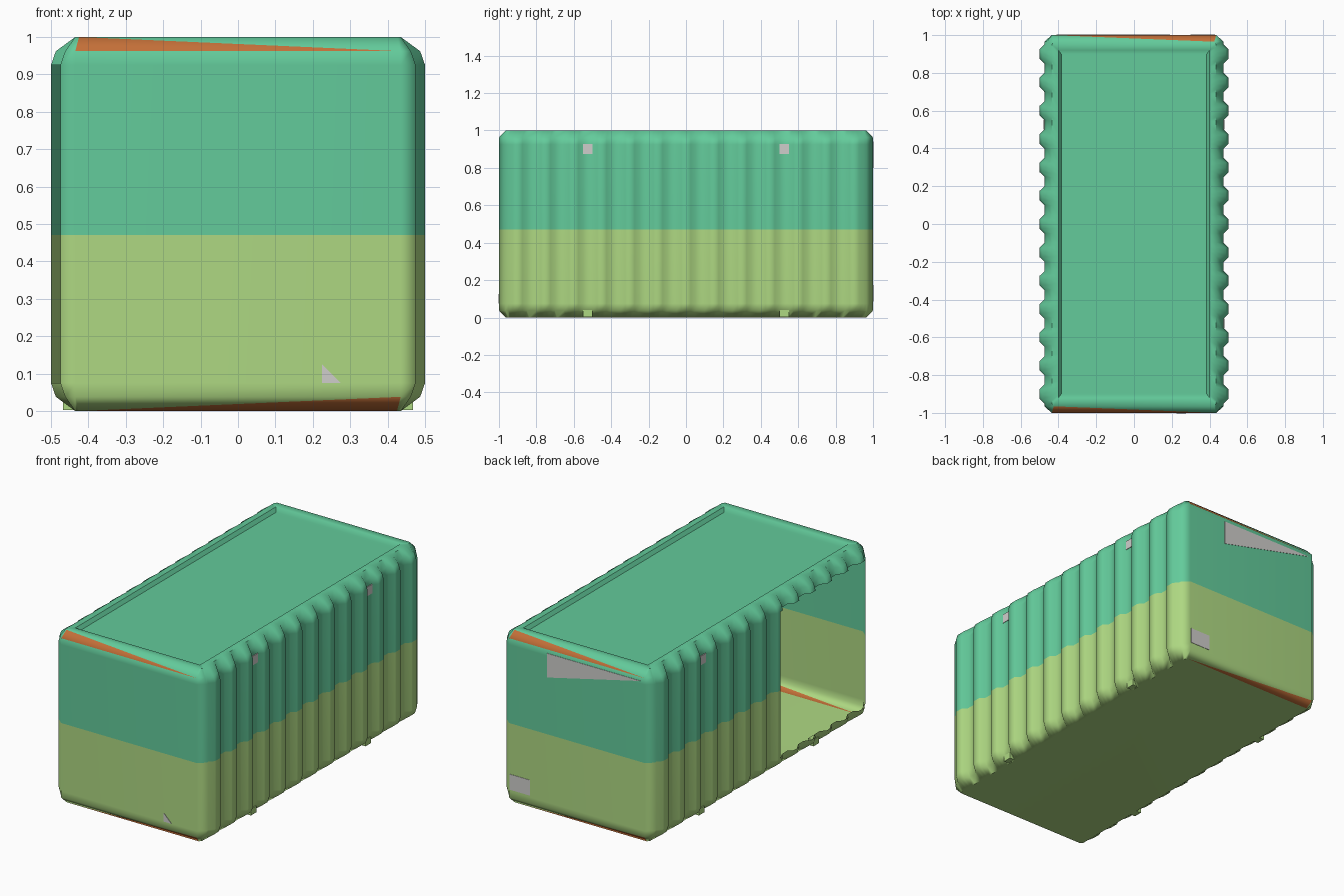
import bpy, bmesh, math

if "Cube" in bpy.data.objects:
    bpy.data.objects.remove(bpy.data.objects["Cube"])

def srgb(r, g, b):
    f = lambda c: c / 12.92 if c <= 0.04045 else ((c + 0.055) / 1.055) ** 2.4
    return tuple(f(v / 255) for v in (r, g, b)) + (1,)

def material(name, *rgb):
    m = bpy.data.materials.new(name)
    m.diffuse_color = srgb(*rgb)
    m.use_nodes = True
    m.node_tree.nodes["Principled BSDF"].inputs["Base Color"].default_value = m.diffuse_color
    return m

TEAL = material("teal paint", 99, 203, 155)
GREEN = material("light green paint", 174, 216, 130)
RUST = material("rust orange", 195, 111, 56)
GREY = material("pale grey", 207, 206, 203)

def finish(bm, name, mats):
    me = bpy.data.meshes.new(name)
    bm.to_mesh(me)
    bm.free()
    ob = bpy.data.objects.new(name, me)
    bpy.context.collection.objects.link(ob)
    for m in mats:
        me.materials.append(m)
    return ob

# Corrugation stations along one long side: (y, rib height 0..1)
stations = [(-0.965, 0)]
for k in range(-6, 7):
    stations += [(0.15 * k + d, w) for d, w in
                 ((-0.05, 0), (-0.025, 1), (0, 1), (0.025, 1), (0.05, 0))]
stations.append((0.965, 0))

def ring(z, end_x, end_y, side_x, side_y, rib):
    """Plan outline, counter-clockwise from the front left corner."""
    half = [(-end_x, -end_y), (end_x, -end_y)]
    half += [(side_x + rib * w, y * side_y / 0.965) for y, w in stations]
    return [(x, y, z) for x, y in half] + [(-x, -y, z) for x, y in half]

# Container shell: stacked outlines, rounded at the bottom and top
rows = [
    (0.0, 0.425, 0.965, 0.435, 0.95, 0),
    (0.038, 0.435, 1, 0.462, 0.965, 0.025),
    (0.075, 0.435, 1, 0.475, 0.965, 0.025),
    (0.47, 0.435, 1, 0.475, 0.965, 0.025),
    (0.925, 0.435, 1, 0.475, 0.965, 0.025),
    (0.962, 0.435, 1, 0.462, 0.965, 0.025),
    (1.0, 0.425, 0.965, 0.435, 0.95, 0),
    (1.0, 0.40, 0.92, 0.40, 0.92, 0),
    (0.98, 0.385, 0.90, 0.385, 0.90, 0),
]
bm = bmesh.new()
rings = [[bm.verts.new(p) for p in ring(*r)] for r in rows]
n = len(rings[0])
for b, (lo, hi) in enumerate(zip(rings, rings[1:])):
    paint = 1 if b < 3 else 0
    for i in range(n):
        j = (i + 1) % n
        # open doorway in the left wall
        mid = (lo[i].co + lo[j].co) / 2
        if b in (2, 3) and mid.x < -0.45 and -0.965 < mid.y < -0.15:
            continue
        if b in (0, 5) and i in (0, n // 2):
            # end chamfers: one half rust, one half paint
            if b == 5:
                tris = ((lo[i], lo[j], hi[i]), (lo[j], hi[j], hi[i]))
            else:
                tris = ((lo[i], lo[j], hi[j]), (lo[i], hi[j], hi[i]))
            for t, mi in zip(tris, (2, paint)):
                bm.faces.new(t).material_index = mi
        else:
            bm.faces.new((lo[i], lo[j], hi[j], hi[i])).material_index = paint
bm.faces.new(rings[-1])
bm.faces.new(rings[0][::-1]).material_index = 1
bmesh.ops.remove_doubles(bm, verts=bm.verts, dist=1e-5)
for f in bm.faces:
    f.smooth = True
for e in bm.edges:
    e.smooth = len(e.link_faces) == 2 and e.calc_face_angle(0) < math.radians(50)
shell = finish(bm, "container_shell", [TEAL, GREEN, RUST])
wn = shell.modifiers.new("even shading", 'WEIGHTED_NORMAL')
wn.keep_sharp = True

def box(name, x0, x1, y0, y1, z0, z1, mat):
    bm = bmesh.new()
    bmesh.ops.create_cube(bm, size=1)
    for v in bm.verts:
        v.co = (x1 if v.co.x > 0 else x0, y1 if v.co.y > 0 else y0,
                z1 if v.co.z > 0 else z0)
    return finish(bm, name, [mat])

def end_plate(name, pts, side):
    """Thin flat plate on the front (side -1) or back (side 1) wall."""
    bm = bmesh.new()
    face = bm.faces.new([bm.verts.new((x, side * 0.999, z)) for x, z in pts])
    out = bmesh.ops.extrude_face_region(bm, geom=[face])["geom"]
    for v in out:
        if isinstance(v, bmesh.types.BMVert):
            v.co.y = side * 1.002
    bmesh.ops.recalc_face_normals(bm, faces=bm.faces)
    return finish(bm, name, [GREY])

# Grey labels on the end walls
end_plate("front_label", [(0.225, 0.075), (0.275, 0.075), (0.225, 0.125)], -1)
end_plate("back_upper_label", [(0.19, 0.80), (0.19, 0.94), (-0.41, 0.94)], 1)
end_plate("back_lower_label", [(0.30, 0.085), (0.43, 0.085), (0.43, 0.175), (0.30, 0.175)], 1)

# Grey side labels in the grooves, and small lifting blocks below
for sx, side in ((1, "right"), (-1, "left")):
    for y in (-0.525, 0.525):
        place = side + ("_front" if y < 0 else "_rear")
        xs = sorted((sx * 0.432, sx * 0.468))
        box(place + "_lifting_block", *xs, y - 0.025, y + 0.025, 0.003, 0.04, GREEN)
        if sx > 0 or y > 0:
            xs = sorted((sx * 0.473, sx * 0.478))
            box(place + "_side_label", *xs, y - 0.025, y + 0.025, 0.875, 0.928, GREY)
